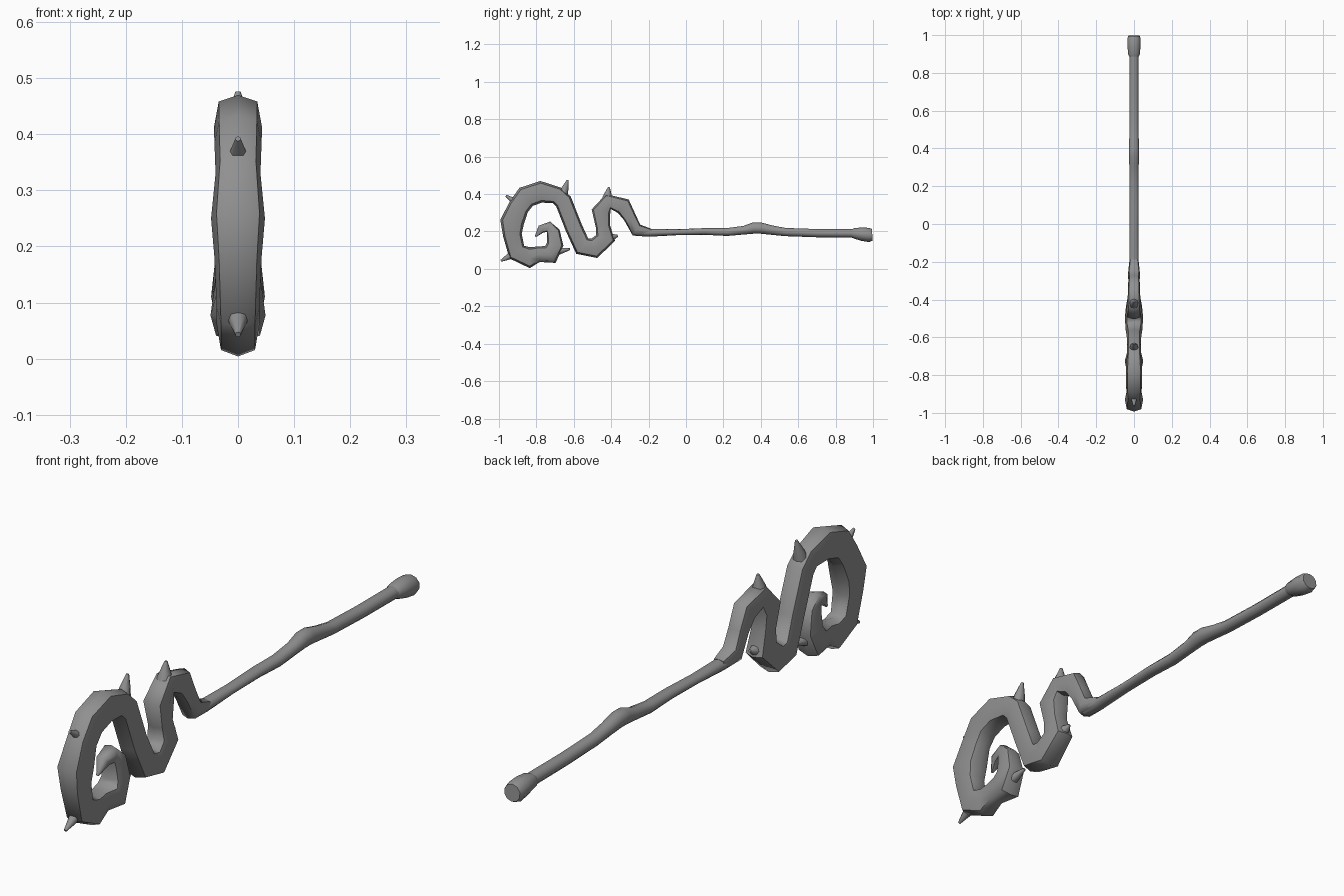
import bpy, bmesh, math
from mathutils import Vector

grey = bpy.data.materials.new("dark_grey")
grey.diffuse_color = (0.28, 0.28, 0.28, 1)


def tube(name, path, sides=8, angle=60, power=1.0):
    """Sweep a ring along a path of (y, z, radius, x_radius); power < 1 squares it."""
    def bulge(v):
        return math.copysign(abs(v) ** power, v) if abs(v) > 1e-6 else 0.0
    bm = bmesh.new()
    pts = [Vector((0, p[0], p[1])) for p in path]
    rings = []
    for i, p in enumerate(path):
        before = (pts[i] - pts[max(i - 1, 0)]).normalized()
        after = (pts[min(i + 1, len(pts) - 1)] - pts[i]).normalized()
        t = (before + after).normalized()
        side = Vector((0, -t.z, t.y))
        ring = []
        for k in range(sides):
            a = 2 * math.pi * k / sides
            ring.append(bm.verts.new(pts[i] + side * p[2] * bulge(math.cos(a))
                                     + Vector((p[3] * bulge(math.sin(a)), 0, 0))))
        rings.append(ring)
    for a, b in zip(rings, rings[1:]):
        for k in range(sides):
            n = (k + 1) % sides
            bm.faces.new((a[k], a[n], b[n], b[k]))
    bm.faces.new(rings[0])
    bm.faces.new(rings[-1][::-1])
    bmesh.ops.recalc_face_normals(bm, faces=bm.faces)
    me = bpy.data.meshes.new(name)
    bm.to_mesh(me)
    bm.free()
    me.materials.append(grey)
    ob = bpy.data.objects.new(name, me)
    bpy.context.collection.objects.link(ob)
    bpy.ops.object.select_all(action='DESELECT')
    ob.select_set(True)
    bpy.context.view_layer.objects.active = ob
    bpy.ops.object.shade_smooth_by_angle(angle=math.radians(angle))
    return ob


# Long slightly crooked handle with a knot
tube("handle", [
    (-0.27, 0.195, 0.018, 0.025), (-0.20, 0.193, 0.021, 0.026),
    (-0.05, 0.196, 0.016, 0.024), (0.10, 0.200, 0.018, 0.025),
    (0.22, 0.197, 0.021, 0.025), (0.31, 0.207, 0.023, 0.026),
    (0.36, 0.218, 0.030, 0.029), (0.40, 0.218, 0.030, 0.029),
    (0.46, 0.207, 0.025, 0.026), (0.53, 0.197, 0.022, 0.025),
    (0.70, 0.191, 0.022, 0.025), (0.92, 0.190, 0.023, 0.025)], sides=10)

# Flared end knob
tube("end_knob", [
    (0.885, 0.190, 0.022, 0.026), (0.90, 0.190, 0.028, 0.033),
    (0.94, 0.186, 0.036, 0.036), (0.98, 0.181, 0.038, 0.037),
    (0.996, 0.182, 0.031, 0.032)], sides=10)

# Curled head: small arch, valley, big ring and inward hook
tube("curled_head", [
    (-0.19, 0.195, 0.020, 0.024), (-0.265, 0.208, 0.035, 0.032),
    (-0.30, 0.275, 0.034, 0.030), (-0.335, 0.335, 0.046, 0.032),
    (-0.415, 0.36, 0.042, 0.034), (-0.455, 0.305, 0.051, 0.042),
    (-0.445, 0.23, 0.038, 0.036), (-0.43, 0.165, 0.053, 0.042),
    (-0.49, 0.11, 0.054, 0.048), (-0.555, 0.122, 0.052, 0.045),
    (-0.60, 0.22, 0.046, 0.038), (-0.655, 0.36, 0.047, 0.038),
    (-0.69, 0.393, 0.046, 0.037), (-0.775, 0.412, 0.058, 0.043),
    (-0.855, 0.385, 0.060, 0.042), (-0.895, 0.33, 0.056, 0.040),
    (-0.93, 0.25, 0.064, 0.048), (-0.928, 0.18, 0.050, 0.042),
    (-0.905, 0.09, 0.052, 0.038), (-0.835, 0.06, 0.056, 0.038),
    (-0.79, 0.078, 0.042, 0.036), (-0.725, 0.077, 0.053, 0.049),
    (-0.70, 0.13, 0.045, 0.042), (-0.71, 0.195, 0.037, 0.034),
    (-0.735, 0.225, 0.029, 0.030), (-0.775, 0.213, 0.022, 0.022),
    (-0.805, 0.172, 0.004, 0.004)], power=0.65)

# Thorns: base and tip in the (y, z) plane, and base radius
thorns = [
    ((-0.66, 0.39), (-0.632, 0.475), 0.028),
    ((-0.885, 0.34), (-0.963, 0.392), 0.024),
    ((-0.91, 0.085), (-0.99, 0.043), 0.024),
    ((-0.70, 0.09), (-0.62, 0.106), 0.022),
    ((-0.425, 0.35), (-0.412, 0.437), 0.034),
    ((-0.42, 0.16), (-0.365, 0.178), 0.030),
]
for n, (a, b, r) in enumerate(thorns, 1):
    m = [(a[i] + b[i]) / 2 for i in (0, 1)]
    tube(f"thorn_{n}", [(*a, r, r), (*m, r * 0.65, r * 0.65),
                        (*b, 0.005, 0.005)], angle=60)
